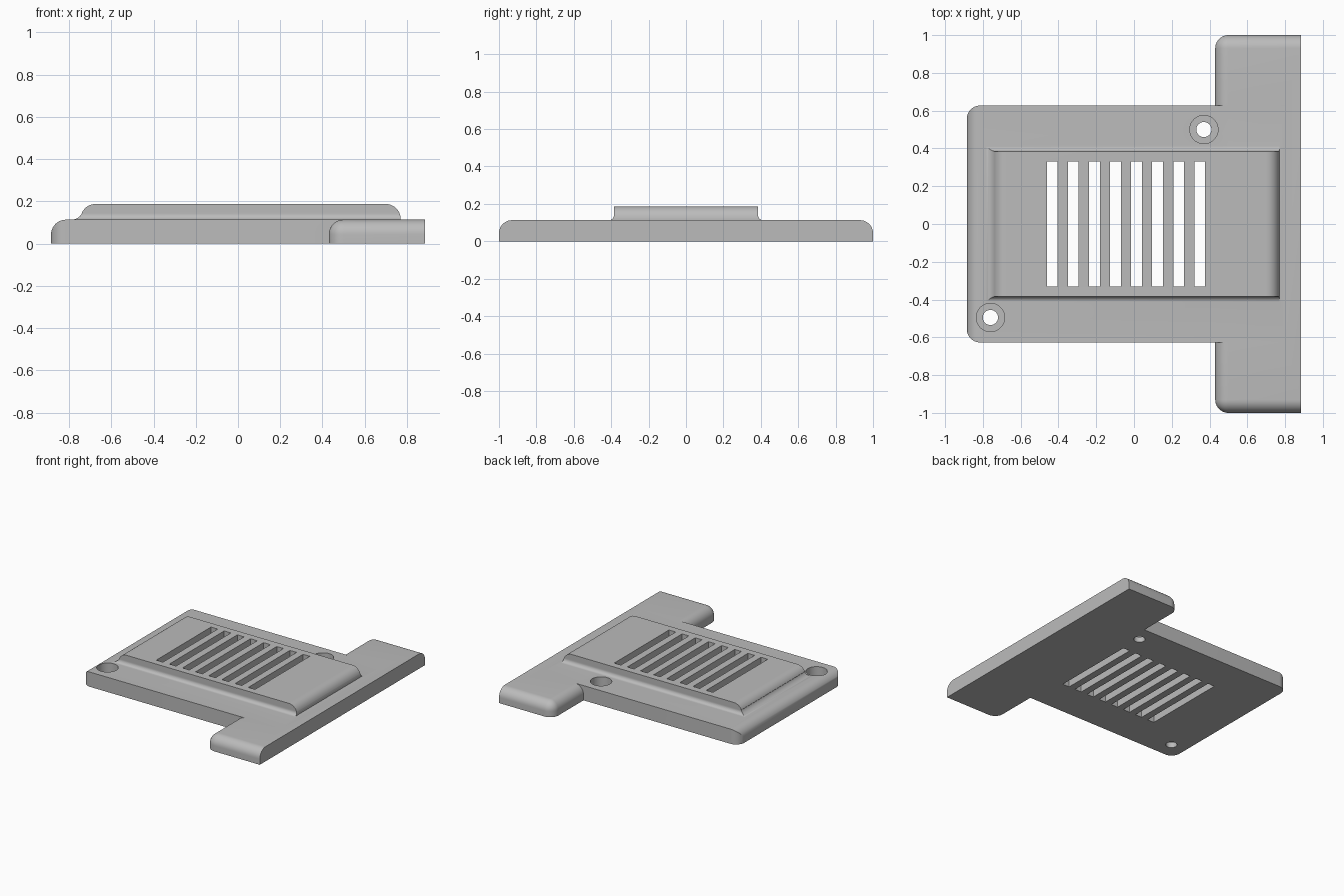
import bpy, bmesh
from math import cos, sin, radians

cube = bpy.data.objects.get("Cube")
if cube:
    bpy.data.objects.remove(cube, do_unlink=True)

grey = bpy.data.materials.new("plain grey")
grey.use_nodes = True
colour = (0.5, 0.5, 0.5, 1)
grey.diffuse_color = colour
grey.node_tree.nodes["Principled BSDF"].inputs["Base Color"].default_value = colour

THICK, TOP, R = 0.113, 0.187, 0.07
END, HALF_W = 0.885, 0.627


def arc(cx, cy, r, start, stop, n=10):
    angles = [radians(start + (stop - start) * i / n) for i in range(n + 1)]
    return [(cx + r * cos(a), cy + r * sin(a)) for a in angles]


def finish(name, bm):
    bmesh.ops.recalc_face_normals(bm, faces=bm.faces[:])
    mesh = bpy.data.meshes.new(name)
    bm.to_mesh(mesh)
    bm.free()
    mesh.materials.append(grey)
    obj = bpy.data.objects.new(name, mesh)
    bpy.context.collection.objects.link(obj)
    return obj


def prism(name, points, axis, lo, hi):
    """Extrude a 2D outline along the x, y or z axis."""
    place = {"x": lambda a, b: (lo, a, b),
             "y": lambda a, b: (a, lo, b),
             "z": lambda a, b: (a, b, lo)}[axis]
    bm = bmesh.new()
    face = bm.faces.new([bm.verts.new(place(*p)) for p in points])
    out = bmesh.ops.extrude_face_region(bm, geom=[face])
    moved = [v for v in out["geom"] if isinstance(v, bmesh.types.BMVert)]
    shift = [(hi - lo) * (axis == k) for k in "xyz"]
    bmesh.ops.translate(bm, verts=moved, vec=shift)
    return finish(name, bm)


def box(name, x0, x1, y0, y1, z0, z1):
    return prism(name, [(x0, y0), (x1, y0), (x1, y1), (x0, y1)], "z", z0, z1)


def combine(obj, tool, operation):
    """Apply a boolean and discard the tool."""
    mod = obj.modifiers.new("boolean", "BOOLEAN")
    mod.operation, mod.object, mod.solver = operation, tool, "EXACT"
    bpy.context.view_layer.objects.active = obj
    bpy.ops.object.modifier_apply(modifier=mod.name)
    bpy.data.objects.remove(tool, do_unlink=True)


# Main plate: rounded corners in plan, rounded top edge on its right end
cx, cy = R - END, HALF_W - R
body = prism("vent_cover", [(0.8, -HALF_W), (0.8, HALF_W)]
             + arc(cx, cy, R, 90, 180) + arc(cx, -cy, R, 180, 270),
             "z", 0, THICK)
side = prism("plate_side", [(1, -0.1), (1, THICK + 0.1), (cx, THICK + 0.1)]
             + arc(cx, THICK - R, R, 90, 180) + [(-END, -0.1)], "y", -1, 1)
combine(body, side, "INTERSECT")

# Cross bar: rounded on every outer edge except the flat end and underside
bar = box("cross_bar", 0.43, END, -1, 1, 0, THICK)
bm = bmesh.new()
bm.from_mesh(bar.data)
rounded = []
for e in bm.edges:
    a, b = (v.co for v in e.verts)
    mid = (a + b) / 2
    if mid.x < END - 0.01 and mid.z > 0.01:
        rounded.append(e)
bmesh.ops.bevel(bm, geom=rounded, offset=R, offset_type="OFFSET",
                segments=10, profile=0.5, affect="EDGES")
bm.to_mesh(bar.data)
bm.free()
combine(body, bar, "UNION")

# Raised panel: flared section along x, trimmed by its lengthwise profile
flare, half = 0.028, 0.385
section = [(half, TOP)] + arc(half + flare, THICK + flare, flare, 180, 270)
section.append((half + flare, 0.05))
section += [(-y, z) for y, z in reversed(section)]
panel = prism("raised_panel", section, "x", -1, 1)
profile = ([(0.77, 0)] + arc(0.70, TOP - R, R, 0, 90)
           + arc(-0.675, TOP - R, R, 90, 155)
           + arc(-0.788, THICK + 0.055, 0.055, -25, -90) + [(-0.788, 0)])
combine(panel, prism("panel_side", profile, "y", -1, 1), "INTERSECT")
combine(body, panel, "UNION")

# Vent slots
for i in range(8):
    x = -0.461 + 0.1115 * i
    slot = box("slot", x, x + 0.057, -0.332, 0.332, -0.1, 0.4)
    combine(body, slot, "DIFFERENCE")

# Counterbored screw holes
for x, y in ((0.37, 0.5), (-0.76, -0.495)):
    for r, z in ((0.04, -0.1), (0.075, 0.04)):
        hole = prism("hole", arc(x, y, r, 0, 360, 40)[:-1], "z", z, 0.4)
        combine(body, hole, "DIFFERENCE")

bpy.ops.object.select_all(action="DESELECT")
body.select_set(True)
bpy.context.view_layer.objects.active = body
bpy.ops.object.shade_smooth_by_angle(angle=radians(25))
